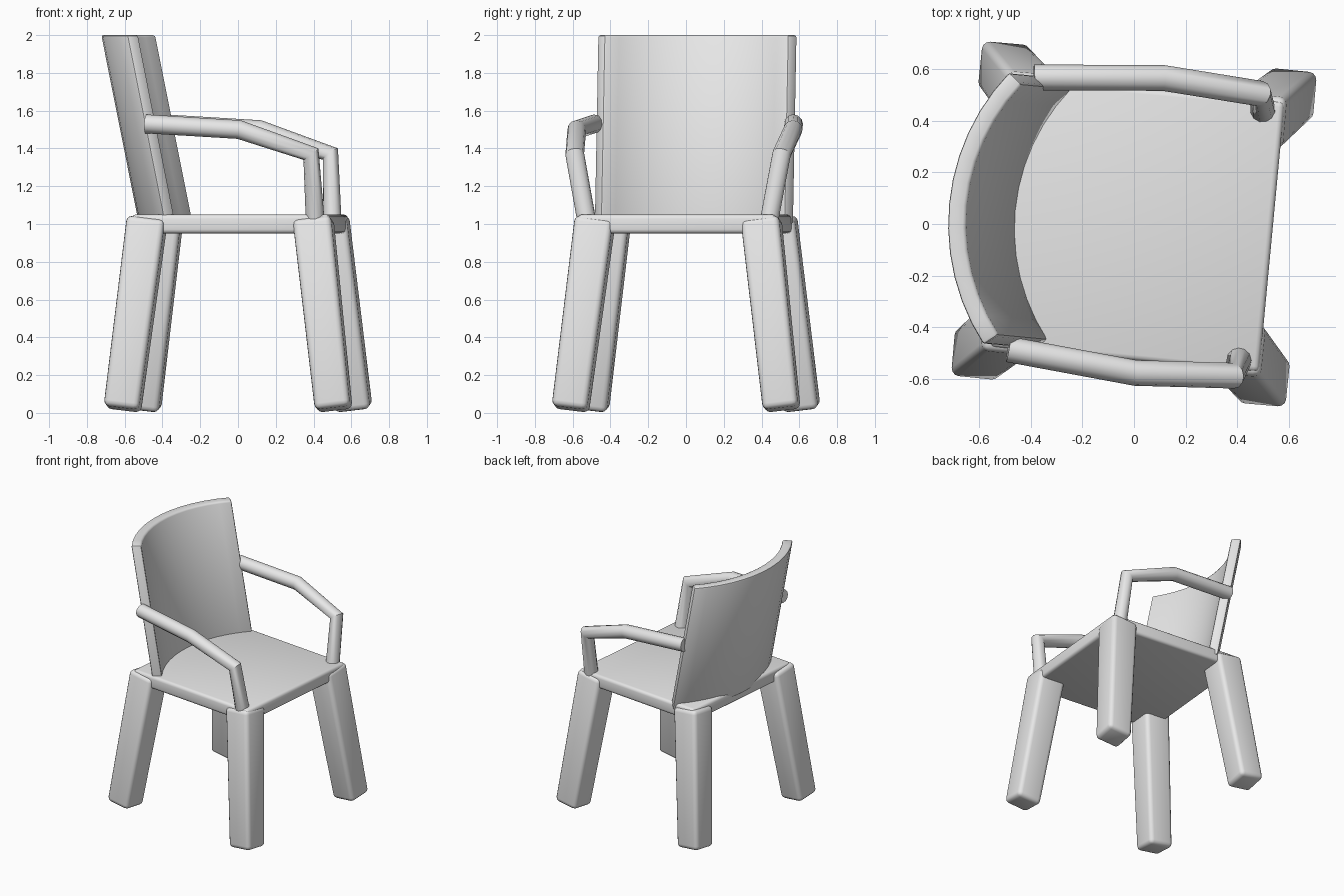
import bpy, bmesh, math
from mathutils import Vector, Matrix

cube = bpy.data.objects.get("Cube")
if cube:
    bpy.data.objects.remove(cube, do_unlink=True)

TURN = math.radians(-5.4)  # the whole chair is turned slightly; locally it faces +x

grey = bpy.data.materials.new("light grey")
grey.use_nodes = True
grey.diffuse_color = (0.8, 0.8, 0.8, 1)
grey.node_tree.nodes["Principled BSDF"].inputs["Base Color"].default_value = (0.8, 0.8, 0.8, 1)


def smooth(obj):
    bpy.ops.object.select_all(action='DESELECT')
    obj.select_set(True)
    bpy.context.view_layer.objects.active = obj
    if obj.type == 'CURVE':
        bpy.ops.object.convert(target='MESH')
    bpy.ops.object.shade_smooth_by_angle(angle=math.radians(40))


def add(name, data):
    obj = bpy.data.objects.new(name, data)
    bpy.context.collection.objects.link(obj)
    data.materials.append(grey)
    obj.rotation_euler.z = TURN
    smooth(obj)
    return obj


def finish(name, bm, radius, segments):
    """Round the hard edges and turn the bmesh into an object."""
    bmesh.ops.recalc_face_normals(bm, faces=bm.faces)
    hard = [e for e in bm.edges if e.calc_face_angle() > 0.6]
    bmesh.ops.bevel(bm, geom=hard, offset=radius, segments=segments,
                    profile=0.5, affect='EDGES', clamp_overlap=True)
    mesh = bpy.data.meshes.new(name)
    bm.to_mesh(mesh)
    bm.free()
    return add(name, mesh)


def box(size, matrix, taper=1.0):
    bm = bmesh.new()
    bmesh.ops.create_cube(bm, size=1)
    for v in bm.verts:
        k = taper if v.co.z < 0 else 1.0
        v.co = Vector((v.co.x * size[0] * k, v.co.y * size[1] * k, v.co.z * size[2]))
    bm.transform(matrix)
    return bm


# Seat slab
finish("seat", box((1.055, 1.055, 0.1), Matrix.Translation((0.01, 0, 1.0))), 0.022, 3)

# Four splayed, slightly tapered legs
for fx, end in ((1, "front"), (-1, "back")):
    for fy, side in ((1, "left"), (-1, "right")):
        foot = Vector((0.562 * fx, 0.562 * fy, 0.02))
        top = Vector((0.441 * fx, 0.441 * fy, 1.025))
        axis = top - foot
        tilt = Vector((0, 0, 1)).rotation_difference(axis).to_matrix().to_4x4()
        place = Matrix.Translation((foot + top) / 2) @ tilt
        finish(f"{end}_{side}_leg", box((0.205, 0.205, axis.length), place, 0.92), 0.03, 3)

# Curved, leaning backrest: an arc of columns, each with four corners
INNER, OUTER, HALF, STEPS = 0.784, 0.854, math.radians(38.5), 12
bm = bmesh.new()
columns = []
for i in range(STEPS + 1):
    a = HALF * (2 * i / STEPS - 1)
    column = []
    for r, z in ((INNER, 1.0), (INNER, 2.0), (OUTER, 2.0), (OUTER, 1.0)):
        lean = (2.0 - z) * 0.2
        column.append(bm.verts.new((0.13 + lean - r * math.cos(a), 0.01 + r * math.sin(a), z)))
    columns.append(column)
for c, d in zip(columns, columns[1:]):
    for k in range(4):
        n = (k + 1) % 4
        bm.faces.new((c[k], c[n], d[n], d[k]))
bm.faces.new(columns[0])
bm.faces.new(columns[-1])
finish("backrest", bm, 0.012, 2)

# Bent tube armrests running from the backrest down to the seat
ARM = ((-0.44, 0.53, 1.53), (0.06, 0.575, 1.5), (0.44, 0.55, 1.37), (0.457, 0.482, 1.0))
for fy, side in ((1, "left"), (-1, "right")):
    curve = bpy.data.curves.new(f"{side}_armrest", 'CURVE')
    curve.dimensions = '3D'
    curve.bevel_depth = 0.05
    curve.bevel_resolution = 4
    curve.use_fill_caps = True
    spline = curve.splines.new('POLY')
    spline.points.add(len(ARM) - 1)
    for p, (x, y, z) in zip(spline.points, ARM):
        p.co = (x, y * fy, z, 1)
    add(f"{side}_armrest", curve)
